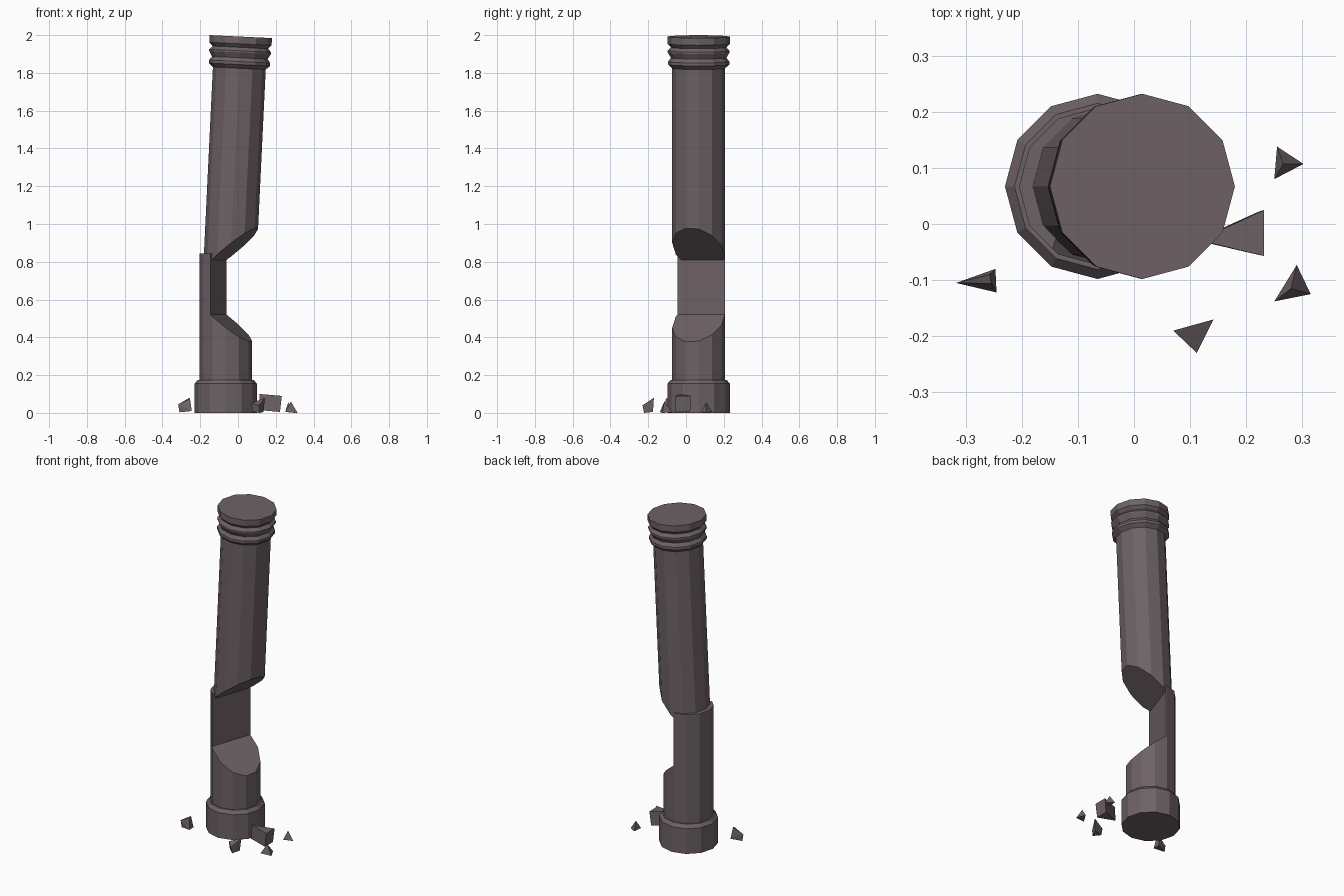
import bpy, bmesh, math
from mathutils import Vector, Matrix

cube = bpy.data.objects.get("Cube")
if cube:
    bpy.data.objects.remove(cube, do_unlink=True)

# One stone colour for everything
stone = bpy.data.materials.new("mauve_grey_stone")
stone.use_nodes = True
colour = (0.155, 0.122, 0.133, 1)
stone.diffuse_color = colour
stone.node_tree.nodes["Principled BSDF"].inputs["Base Color"].default_value = colour

SIDES = 12
R = 0.14
BASE = Vector((-0.065, 0.067, 0))
TOP = Vector((0.015, 0.067, 1.992))
OUT = Vector((0.947, -0.322, 0))      # direction the broken notch faces
NOTCH = BASE - OUT * 0.04             # point on the notch's back wall
SLOPE = 0.81


def finish(name, bm):
    bmesh.ops.recalc_face_normals(bm, faces=bm.faces)
    mesh = bpy.data.meshes.new(name)
    bm.to_mesh(mesh)
    bm.free()
    mesh.materials.append(stone)
    obj = bpy.data.objects.new(name, mesh)
    bpy.context.collection.objects.link(obj)


def turned(profile, matrix):
    """Closed faceted solid from (radius, height) pairs, bottom to top."""
    bm = bmesh.new()
    rings = []
    for r, z in profile:
        ring = []
        for i in range(SIDES):
            a = math.tau * i / SIDES
            ring.append(bm.verts.new(matrix @ Vector((r * math.cos(a), r * math.sin(a), z))))
        rings.append(ring)
    for low, high in zip(rings, rings[1:]):
        for i in range(SIDES):
            j = (i + 1) % SIDES
            bm.faces.new((low[i], low[j], high[j], high[i]))
    bm.faces.new(rings[0][::-1])
    bm.faces.new(rings[-1])
    return bm


def slice_off(bm, point, normal):
    """Remove everything on the normal's side and cap the cut."""
    geom = bm.verts[:] + bm.edges[:] + bm.faces[:]
    cut = bmesh.ops.bisect_plane(bm, geom=geom, plane_co=point, plane_no=normal,
                                 clear_outer=True)["geom_cut"]
    edges = [e for e in cut if isinstance(e, bmesh.types.BMEdge)]
    bmesh.ops.holes_fill(bm, edges=edges, sides=0)


lower_axis = Matrix.Translation(BASE)
upper_axis = Matrix.Translation(TOP) @ Matrix.Rotation(0.048, 4, 'Y')
low_point = NOTCH + Vector((0, 0, 0.52))
high_point = NOTCH + Vector((0, 0, 0.81))
rising = OUT * SLOPE + Vector((0, 0, 1))
falling = OUT * SLOPE - Vector((0, 0, 1))

# Foot and stump, cut off at a slant
stump = turned([(0.165, 0), (0.165, 0.155), (0.148, 0.175), (R, 0.175), (R, 0.845)], lower_axis)
slice_off(stump, low_point, rising)
finish("column_stump", stump)

# Remaining sliver of shaft behind the notch
spine = turned([(R, 0.3), (R, 0.845)], lower_axis)
slice_off(spine, NOTCH, OUT)
slice_off(spine, low_point, -rising)
finish("column_spine", spine)

# Leaning upper shaft with ringed capital
upper = turned([(R, -1.35), (R, -0.168), (0.162, -0.148), (0.162, -0.132),
                (0.147, -0.112), (0.164, -0.084), (0.164, -0.075), (0.147, -0.057),
                (0.165, -0.038), (0.165, 0)], upper_axis)
slice_off(upper, high_point, falling)
finish("upper_column", upper)


# Fallen fragments
def fragment(name, points):
    bm = bmesh.new()
    for p in points:
        bm.verts.new(p)
    hull = bmesh.ops.convex_hull(bm, input=bm.verts)
    loose = [v for v in hull["geom_interior"] if isinstance(v, bmesh.types.BMVert)]
    bmesh.ops.delete(bm, geom=loose, context='VERTS')
    bmesh.ops.dissolve_limit(bm, angle_limit=0.02, verts=bm.verts, edges=bm.edges)
    finish(name, bm)


fragment("left_shard", [(-.317, -.105, .045), (-.31, -.105, .003), (-.257, -.09, .08),
                        (-.245, -.122, .01), (-.247, -.08, .01), (-.254, -.106, .075)])
fragment("back_shard", [(.255, .138, .005), (.25, .08, .005), (.302, .107, 0), (.266, .107, .055)])
fragment("side_shard", [(.29, -.073, .003), (.25, -.138, .005), (.315, -.125, 0), (.28, -.115, .06)])
fragment("front_shard", [(.07, -.19, .05), (.142, -.17, .08), (.112, -.23, .04),
                         (.078, -.19, .005), (.135, -.175, .005), (.115, -.222, 0)])
fragment("wedge_block", [(.115, -.029, .1), (.232, .025, .09), (.232, -.057, .09),
                         (.11, -.029, .015), (.222, .022, .005), (.222, -.055, .005)])
